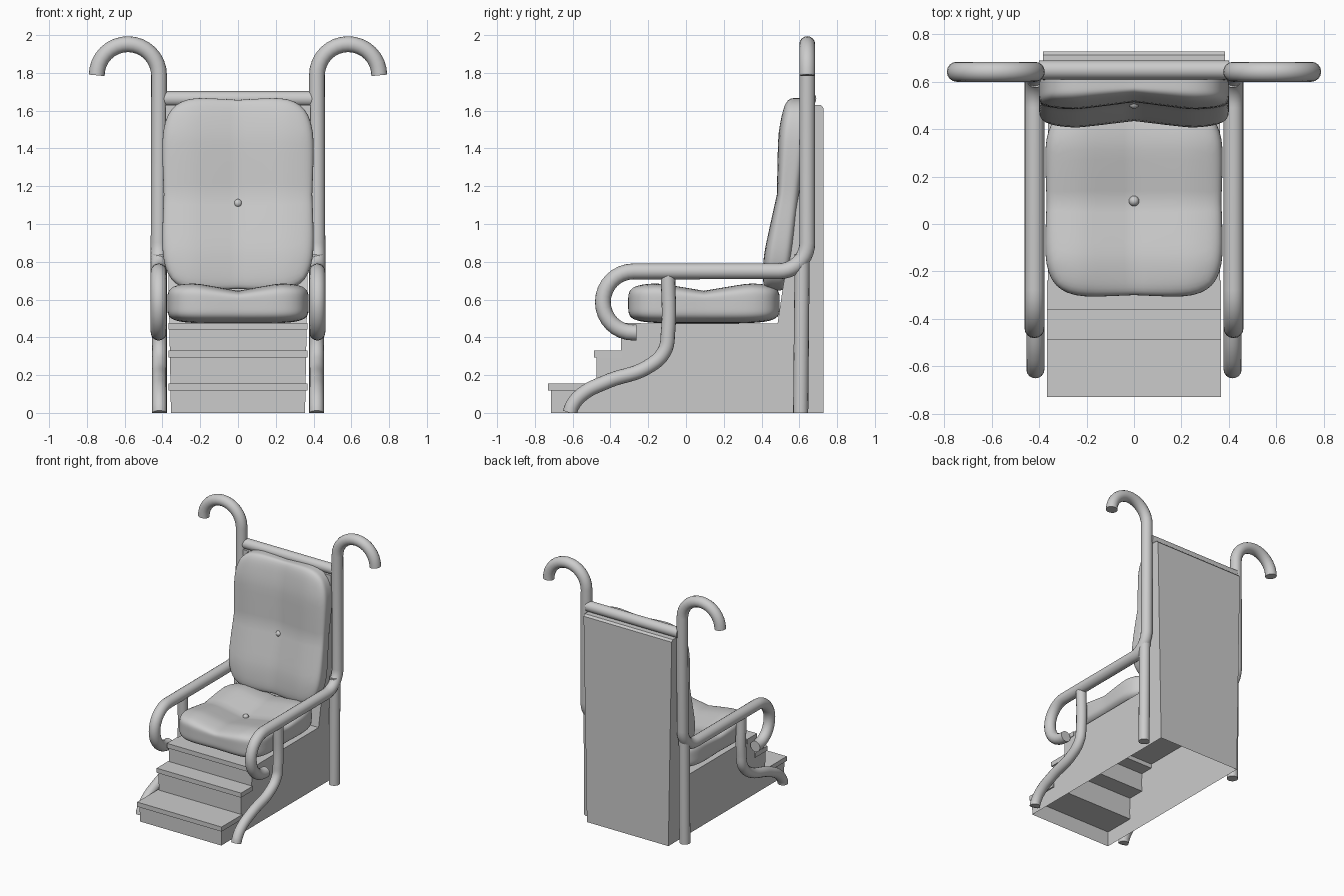
import bpy, bmesh
from math import sin, cos, pi, radians

if "Cube" in bpy.data.objects:
    bpy.data.objects.remove(bpy.data.objects["Cube"])


def finish(ob, angle=40):
    bpy.ops.object.select_all(action='DESELECT')
    bpy.context.view_layer.objects.active = ob
    ob.select_set(True)
    if ob.type == 'CURVE':
        bpy.ops.object.convert(target='MESH')
        ob = bpy.context.view_layer.objects.active
        for v in ob.data.vertices:
            v.co.z = max(v.co.z, 0.0)
    bpy.ops.object.shade_smooth_by_angle(angle=radians(angle))
    return ob


def add_mesh(name, bm):
    bmesh.ops.recalc_face_normals(bm, faces=bm.faces[:])
    me = bpy.data.meshes.new(name)
    bm.to_mesh(me)
    bm.free()
    ob = bpy.data.objects.new(name, me)
    bpy.context.collection.objects.link(ob)
    return ob


def tube(name, pts, r, bezier=False):
    cu = bpy.data.curves.new(name, 'CURVE')
    cu.dimensions = '3D'
    cu.bevel_depth = r
    cu.bevel_resolution = 6
    cu.use_fill_caps = True
    sp = cu.splines.new('BEZIER' if bezier else 'POLY')
    items = sp.bezier_points if bezier else sp.points
    items.add(len(pts) - 1)
    for q, p in zip(items, pts):
        if bezier:
            q.co = p
            q.handle_left_type = q.handle_right_type = 'AUTO'
        else:
            q.co = (*p, 1)
    ob = bpy.data.objects.new(name, cu)
    bpy.context.collection.objects.link(ob)
    return finish(ob)


def arc(c0, c1, r, a0, a1, n=16):
    return [(c0 + r * cos(a0 + (a1 - a0) * i / n), c1 + r * sin(a0 + (a1 - a0) * i / n))
            for i in range(n + 1)]


def box(name, x, y0, y1, z0, z1):
    bm = bmesh.new()
    bmesh.ops.create_cube(bm, size=1)
    for v in bm.verts:
        v.co = (v.co.x * 2 * x, y0 + (v.co.y + .5) * (y1 - y0), z0 + (v.co.z + .5) * (z1 - z0))
    return add_mesh(name, bm)


def crease(t):
    return max(0.0, 1 - abs(t) / 0.6)


def cushion(name, hu, hv, hw, drop, pinch, place):
    """Superelliptic pad, pulled in along both centre lines by a button."""
    bm = bmesh.new()
    bmesh.ops.create_cube(bm, size=2)
    bmesh.ops.subdivide_edges(bm, edges=bm.edges[:], cuts=17, use_grid_fill=True)
    for vert in bm.verts:
        u, v, w = vert.co
        n = (abs(u) ** 5 + abs(v) ** 5 + abs(w) ** 5) ** 0.2
        u, v, w = u / n, v / n, w / n
        cu, cv = crease(u), crease(v)
        d = drop * (cu + cv) * max(w, 0)
        vert.co = place(u * hu * (1 - pinch * cv), v * hv * (1 - pinch * cu), w * hw - d)
    finish(add_mesh(name, bm), 60)


def button(name, loc):
    bpy.ops.mesh.primitive_uv_sphere_add(segments=16, ring_count=8, radius=0.022, location=loc)
    bpy.context.object.name = name
    finish(bpy.context.object)


# hollow stepped body with tall back, open underneath
profile = [(-.715, 0), (-.715, .13), (-.475, .13), (-.475, .305), (-.345, .305), (-.345, .474),
           (.485, .474), (.51, .645), (.60, 1.18), (.61, 1.63), (.713, 1.63), (.727, 1.615), (.727, 0)]
bm = bmesh.new()
rings = [[bm.verts.new((s * (.355 + .018 * z), y, z)) for y, z in profile] for s in (-1, 1)]
bm.faces.new(rings[0])
bm.faces.new(rings[1][::-1])
for i in range(len(profile) - 1):
    bm.faces.new((rings[0][i], rings[0][i + 1], rings[1][i + 1], rings[1][i]))
add_mesh("stepped_body", bm)

# stair treads
for i, (y0, y1, z) in enumerate([(-.73, -.47, .155), (-.488, -.34, .33), (-.36, -.238, .477)]):
    box(f"tread_{i + 1}", .368, y0, y1, z - .036, z)

# cushions and their buttons
cushion("seat_cushion", .378, .405, .108, .042, .025,
        lambda u, v, w: (u, .095 + v, .582 + w))
cushion("back_cushion", .405, .515, .082, .032, .03,
        lambda u, v, w: (u, .53 - w + .12 * v, 1.157 + v))
button("seat_button", (0, .097, .61))
button("back_button", (0, .508, 1.11))

# top rail between the uprights
tube("top_rail", [(-.4, .65, 1.663), (.4, .65, 1.663)], .04)

# tubular frame on each side
for s, side in ((1, "right"), (-1, "left")):
    pts = [(s * x, .642, z) for x, z in arc(.583, 1.787, .165, 0, pi)]
    pts += [(s * .42, y, z) for y, z in arc(.492, .90, .15, 0, -pi / 2, 10)]
    pts += [(s * .42, y, z) for y, z in arc(-.278, .587, .162, pi / 2, 1.5 * pi)]
    pts.append((s * .42, -.262, .425))
    tube(f"{side}_upright_and_arm", pts, .042)
    tube(f"{side}_back_leg", [(s * .415, .607, 0), (s * .415, .615, .84)], .04)
    leg = [(-.615, 0), (-.603, .035), (-.55, .098), (-.42, .165), (-.20, .245),
           (-.115, .325), (-.095, .43), (-.095, .73)]
    tube(f"{side}_front_leg", [(s * .416, y, z) for y, z in leg], .038, True)
